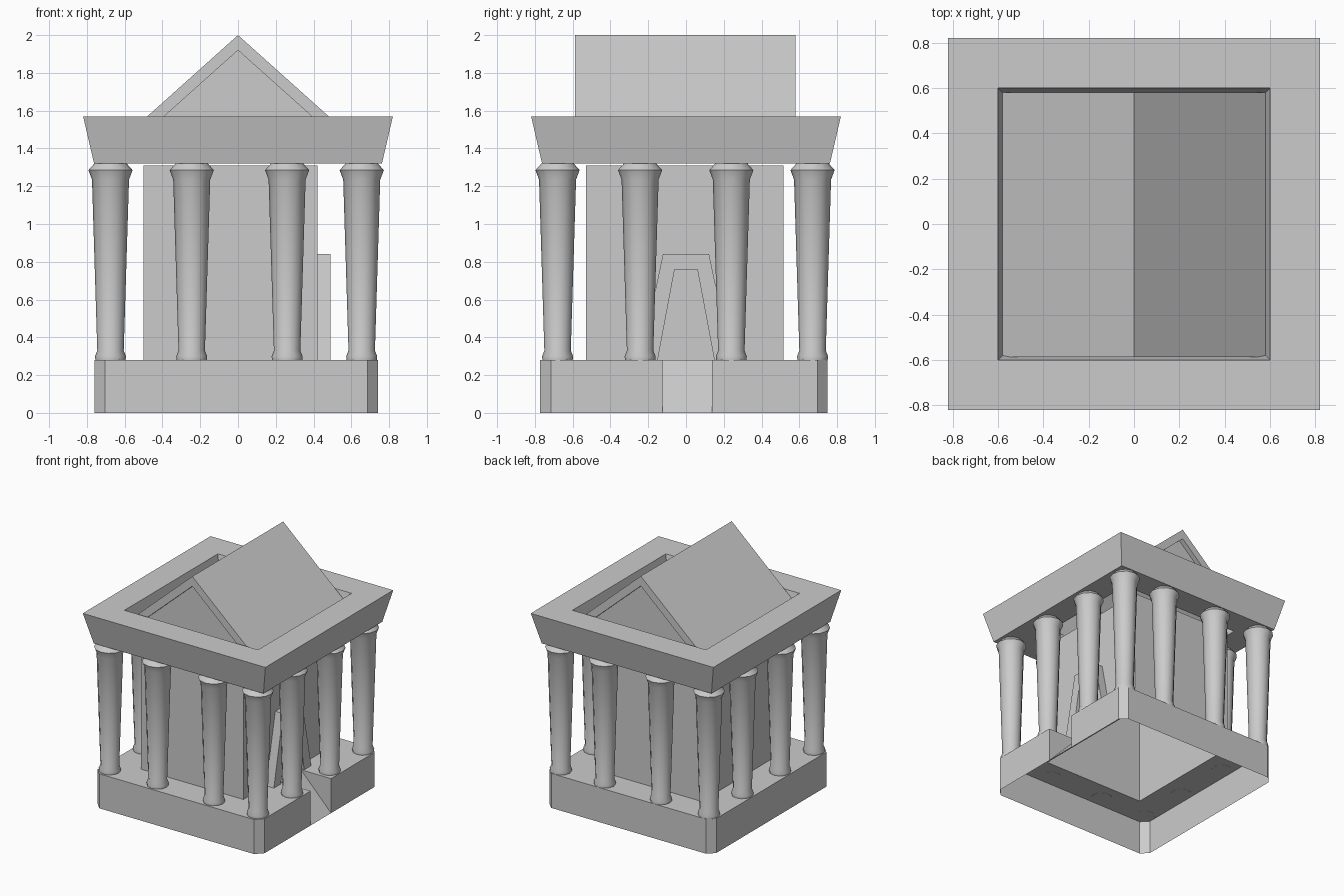
import bpy, bmesh, math

if "Cube" in bpy.data.objects:
    bpy.data.objects.remove(bpy.data.objects["Cube"])


def make(name, build, smooth=None):
    bm = bmesh.new()
    build(bm)
    bmesh.ops.remove_doubles(bm, verts=bm.verts, dist=0.0005)
    bmesh.ops.recalc_face_normals(bm, faces=bm.faces)
    me = bpy.data.meshes.new(name)
    bm.to_mesh(me)
    bm.free()
    ob = bpy.data.objects.new(name, me)
    bpy.context.collection.objects.link(ob)
    if smooth:
        bpy.ops.object.select_all(action='DESELECT')
        ob.select_set(True)
        bpy.context.view_layer.objects.active = ob
        bpy.ops.object.shade_smooth_by_angle(angle=math.radians(smooth))
    return ob


def face(bm, pts):
    return bm.faces.new([bm.verts.new(p) for p in pts])


def bridge(bm, a, b, closed=True):
    n = len(a)
    for i in range(n if closed else n - 1):
        j = (i + 1) % n
        face(bm, [a[i], a[j], b[j], b[i]])


def rect(x0, x1, y0, y1, z):
    return [(x0, y0, z), (x1, y0, z), (x1, y1, z), (x0, y1, z)]


TOP = 0.28
XL, XR = -0.76, 0.74
CX0, CX1, CY0, CY1 = -0.50, 0.42, -0.53, 0.515
RAMP = 0.47


# Hollow plinth: chamfered corners, ramp notch on the right, hole under the hall
def plinth(bm):
    for y_out, y_cut, y_notch, y_hall in ((-0.772, -0.715, -0.125, CY0),
                                          (0.75, 0.697, 0.137, CY1)):
        outer = [(XL, 0), (XL, y_cut), (-0.705, y_out), (0.685, y_out),
                 (XR, y_cut), (XR, y_notch)]
        rest = [(RAMP, y_notch), (RAMP, 0), (CX1, 0), (CX1, y_hall),
                (CX0, y_hall), (CX0, 0)]
        face(bm, [(x, y, TOP) for x, y in outer + rest])
        bridge(bm, [(x, y, 0) for x, y in outer],
               [(x, y, TOP) for x, y in outer], False)
        face(bm, [(XR, y_notch, 0), (XR, y_notch, TOP), (RAMP, y_notch, TOP)])
        # half of the ramp
        face(bm, [(XR, 0, 0), (XR, y_notch, 0), (RAMP, y_notch, TOP),
                  (RAMP, 0, TOP)])


make("plinth", plinth)


# Inner hall, open underneath
def hall(bm):
    top = rect(CX0, CX1, CY0, CY1, 1.31)
    bridge(bm, rect(CX0, CX1, CY0, CY1, TOP), top)
    face(bm, top)


make("hall", hall)


# Tapered door surround on the right wall
def door(bm):
    def arch(x, wb, wt, z):
        return [(x, -wb, TOP), (x, -wt, z), (x, wt, z), (x, wb, TOP)]
    out_f, out_b = arch(0.49, 0.24, 0.122, 0.84), arch(CX1, 0.24, 0.122, 0.84)
    in_f, in_b = arch(0.49, 0.15, 0.06, 0.76), arch(CX1, 0.15, 0.06, 0.76)
    bridge(bm, out_f, out_b, False)
    bridge(bm, out_f, in_f, False)
    bridge(bm, in_f, in_b, False)


make("door_surround", door)

# Columns round the edge of the plinth
PROFILE = [(0.080, 0.279), (0.082, 0.30), (0.070, 0.33), (0.098, 1.235),
           (0.117, 1.285), (0.086, 1.32)]


def column(cx, cy, sides=12):
    def build(bm):
        rings = [[(cx + r * math.cos(2 * math.pi * k / sides),
                   cy + r * math.sin(2 * math.pi * k / sides), z)
                  for k in range(sides)] for r, z in PROFILE]
        for a, b in zip(rings, rings[1:]):
            bridge(bm, a, b)
        face(bm, rings[0])
        face(bm, rings[-1])
    return build


XS = (-0.675, -0.245, 0.26, 0.655)
YS = (-0.68, -0.243, 0.24, 0.67)
for i, x in enumerate(XS):
    for j, y in enumerate(YS):
        if i in (0, 3) or j in (0, 3):
            make(f"column_{i}_{j}", column(x, y), 40)


# Flared square ring resting on the columns
def ring(bm):
    loops = [rect(-a, a, -a, a, z) for a, z in
             ((0.762, 1.32), (0.82, 1.57), (0.60, 1.57), (0.542, 1.32))]
    for k in range(4):
        bridge(bm, loops[k], loops[(k + 1) % 4])


make("entablature", ring)


# Gabled roof with recessed end triangles
def roof(bm):
    def tri(w, z, y):
        return [(-w, y, 1.475), (0, y, z), (w, y, 1.475)]
    y0, y1, d = -0.587, 0.58, 0.04
    bridge(bm, tri(0.586, 2.0, y0), tri(0.586, 2.0, y1), False)
    for y, yi in ((y0, y0 + d), (y1, y1 - d)):
        bridge(bm, tri(0.586, 2.0, y), tri(0.497, 1.92, y), False)
        bridge(bm, tri(0.497, 1.92, y), tri(0.497, 1.92, yi), False)
        face(bm, tri(0.497, 1.92, yi))


make("roof", roof)
